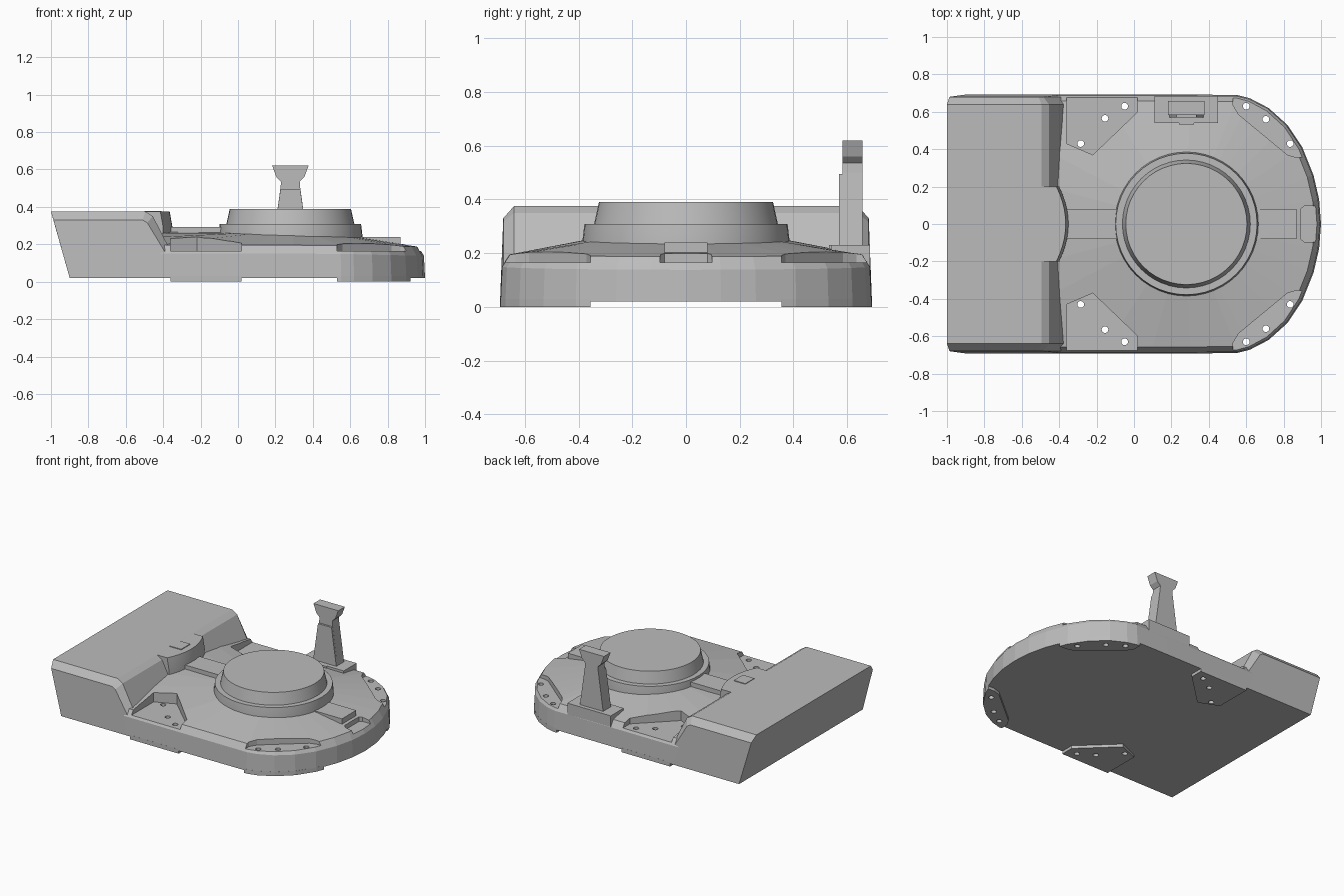
import bpy, bmesh, math
from mathutils import Vector

if "Cube" in bpy.data.objects:
    bpy.data.objects.remove(bpy.data.objects["Cube"])

grey = bpy.data.materials.new("plain_grey")
grey.diffuse_color = (0.5, 0.5, 0.5, 1)
grey.use_nodes = True
grey.node_tree.nodes["Principled BSDF"].inputs["Base Color"].default_value = grey.diffuse_color


def finish(name, bm):
    bmesh.ops.recalc_face_normals(bm, faces=bm.faces)
    me = bpy.data.meshes.new(name)
    bm.to_mesh(me)
    bm.free()
    me.materials.append(grey)
    ob = bpy.data.objects.new(name, me)
    bpy.context.collection.objects.link(ob)
    return ob


def loft(name, loops):
    """Skin matching point loops and cap both ends."""
    bm = bmesh.new()
    rings = [[bm.verts.new(p) for p in lp] for lp in loops]
    n = len(rings[0])
    for a, b in zip(rings, rings[1:]):
        for i in range(n):
            j = (i + 1) % n
            bm.faces.new((a[i], a[j], b[j], b[i]))
    bm.faces.new(rings[0])
    bm.faces.new(rings[-1])
    return finish(name, bm)


def prism(name, poly, z0, z1):
    return loft(name, [[(x, y, z) for x, y in poly] for z in (z0, z1)])


def block(name, x0, x1, y0, y1, z0, z1):
    return prism(name, [(x0, y0), (x1, y0), (x1, y1), (x0, y1)], z0, z1)


def circle(cx, cy, r, n):
    return [(cx + r * math.cos(2 * math.pi * i / n), cy + r * math.sin(2 * math.pi * i / n))
            for i in range(n)]


def boolean(ob, cutter, op='DIFFERENCE'):
    m = ob.modifiers.new("cut", 'BOOLEAN')
    m.object, m.operation, m.solver = cutter, op, 'EXACT'
    bpy.context.view_layer.objects.active = ob
    bpy.ops.object.modifier_apply(modifier=m.name)
    bpy.data.objects.remove(cutter)


def smooth(ob, angle=30):
    bpy.ops.object.select_all(action='DESELECT')
    ob.select_set(True)
    bpy.context.view_layer.objects.active = ob
    bpy.ops.object.shade_smooth_by_angle(angle=math.radians(angle))


def inset(poly, d):
    """Offset a counter-clockwise outline inwards."""
    out = []
    for i, p in enumerate(poly):
        p = Vector(p)
        a = (p - Vector(poly[i - 1])).normalized()
        b = (Vector(poly[(i + 1) % len(poly)]) - p).normalized()
        na, nb = Vector((-a.y, a.x)), Vector((-b.y, b.x))
        out.append(p + (na + nb) * d / (1 + na.dot(nb)))
    return out


# Hull outline, mirrored across y
half = [(1, 0), (.99, .13), (.96, .26), (.9, .41), (.82, .53), (.72, .62), (.62, .672),
        (.55, .69), (.3, .692), (.1, .692), (-.15, .692), (-.5, .692), (-.5, .39), (-.5, .2), (-.5, 0)]
outline = half + [(x, -y) for x, y in half[-2:0:-1]]
CX = .28


def nose(x):
    return min(max((x - .5) / .5, 0), 1)


# Hull: wall, chamfer and gently rising deck
wall = [(p.x, p.y, .15 - .012 * nose(p.x)) for p in inset(outline, .006)]
rim = []
for p in inset(outline, .035):
    z = .195 - .008 * nose(p.x)
    if p.x < -.4:
        z = .27 - .075 * (abs(p.y) / .657) ** 1.6
    rim.append((p.x, p.y, z))
crown = []
for x, y, z in rim:
    d = Vector((x - CX, y)).normalized() * .37
    crown.append((CX + d.x, d.y, .262 - .025 * (d.x + .37) / .74))
hull = loft("hull", [[(x, y, .02) for x, y in outline], wall, rim, crown])

# Notch and hole layout for one side
rear_notch = [(-.36, .8), (-.36, .43), (-.22, .37), (.02, .6), (.02, .8)]
front_notch = [(.53, .8), (.53, .635), (.56, .585), (.82, .37), (.87, .355), (1.1, .36), (1.1, .8)]
holes = [(-.05, .63), (-.155, .565), (-.285, .43), (.6, .63), (.705, .56), (.835, .43)]

for s in (1, -1):
    side = "left" if s > 0 else "right"
    for end, notch, spots in (("rear", rear_notch, holes[:3]), ("front", front_notch, holes[3:])):
        poly = [(x, s * y) for x, y in notch]
        boolean(hull, prism("notch_cutter", poly, .165, .5))
        # Mounting pad under the notch, trimmed to the hull outline
        pad = prism(f"{end}_{side}_pad", outline, 0, .03)
        boolean(pad, prism("pad_cutter", poly, -.1, .2), 'INTERSECT')
        for x, y in spots:
            for part in (hull, pad):
                boolean(part, prism("hole_cutter", circle(x, s * y, .018, 14), -.2, .6))

# Nose notch
boolean(hull, prism("nose_cutter", [(.89, -.08), (.91, -.095), (1.1, -.1),
                                    (1.1, .1), (.91, .095), (.89, .08)], .165, .5))

# Rear housing: side profiles, bevelled along the top edges
outer = [(-.9, .02), (-.987, .33), (-.51, .33), (-.485, .315), (-.385, .15), (-.385, .02)]
inner = [(-.9, .02), (-1, .375), (-.495, .375), (-.455, .35), (-.36, .165), (-.36, .02)]


def station(prof, y, top_y):
    return [(x, y if z < .1 else top_y, z) for x, z in prof]


loft("rear_housing", [station(outer, -.692, -.68), station(inner, -.64, -.64),
                      station(inner, .64, .64), station(outer, .692, .68)])

# Curved bulge on the housing front, with a thin plate on top
arc = [(-.35 - .05 * (y / .2) ** 2, y) for y in [-.2 + .04 * i for i in range(11)]]
back = [(-.5, .2), (-.5, -.2)]
bulge = loft("curved_bulge", [[(x, y, .2) for x, y in arc + back],
                              [(x, y, .29) for x, y in arc + back],
                              [(x - .015, y, .374) for x, y in arc] + [(x, y, .374) for x, y in back]])
smooth(bulge)
block("bulge_plate", -.5, -.41, -.05, .05, .37, .379)

# Raised strips behind and ahead of the turret base
block("rear_strip", -.4, 0, -.08, .08, .2, .293)
block("front_strip", .6, .87, -.08, .08, .18, .24)

# Round stepped turret base
steps = [(.385, .2), (.385, .25), (.378, .308), (.342, .308), (.324, .39)]
base = loft("turret_base", [[(x, y, z) for x, y in circle(CX, 0, r, 48)] for r, z in steps])
smooth(base)

# Mast foot and mast with a flared head
block("mast_foot", .11, .45, .54, .685, .12, .23)
block("mast_foot_lip", .24, .32, .532, .55, .2, .23)
mast = [(.095, .2), (.053, .5), (.05, .535), (.075, .56), (.097, .62)]
shape = [(CX - w, z) for w, z in mast] + [(CX + w, z) for w, z in reversed(mast)]
loft("mast", [[(x, y, z) for x, z in shape] for y in (.583, .657)])
loft("mast_front_rib", [[(CX + a * w, y, z) for a, w, z in
                         ((-1, .095, .2), (1, .095, .2), (1, .053, .495), (-1, .053, .495))]
                        for y in (.57, .6)])
